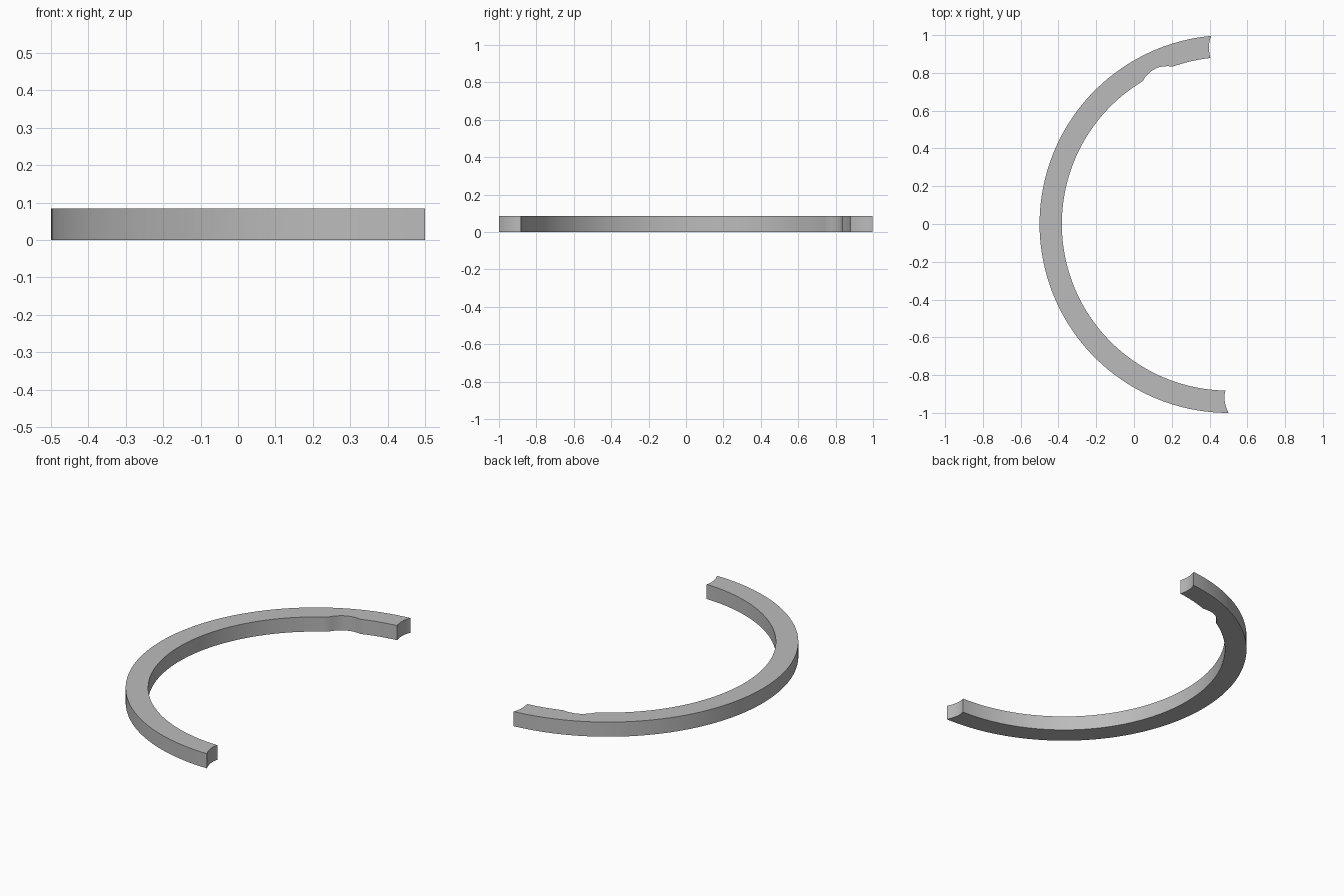
import bpy, bmesh, math
from mathutils import Vector

cube = bpy.data.objects.get("Cube")
if cube:
    bpy.data.objects.remove(cube, do_unlink=True)

HEIGHT = 0.085
CENTRE = Vector((0.5, 0.0))
OUTER, INNER = 1.0, 0.882


def ring_arc(radius, start, end, steps):
    """Points on the ring, running between two angles in degrees."""
    points = []
    for i in range(steps + 1):
        a = math.radians(start + (end - start) * i / steps)
        points.append(CENTRE + radius * Vector((math.cos(a), math.sin(a))))
    return points


def bowed(start, mid, end, steps=8):
    """Curve from start to end that passes through mid, without its end points."""
    a, m, b = Vector(start), Vector(mid), Vector(end)
    control = 2 * m - (a + b) / 2
    ts = [i / steps for i in range(1, steps)]
    return [a * (1 - t) ** 2 + control * 2 * t * (1 - t) + b * t * t for t in ts]


# Outline: outer arc, hollow lower end, inner arc, shallow notch, hollow upper end
outer = ring_arc(OUTER, 95.2, 270, 96)
inner = ring_arc(INNER, 269, 121, 80)
tip = ring_arc(INNER + 0.002, 109.5, 96.2, 8)
outline = outer
outline += bowed(outer[-1], (0.48, -0.935), inner[0])
outline += inner
outline += bowed(inner[-1], (0.112, 0.822), tip[0])
outline += tip
outline += bowed(tip[-1], (0.397, 0.943), outer[0])

# Extrude the outline into the curved bar
bm = bmesh.new()
base = bm.faces.new([bm.verts.new((p.x, p.y, 0)) for p in outline])
lifted = bmesh.ops.extrude_face_region(bm, geom=[base], use_keep_orig=True)
top = [v for v in lifted["geom"] if isinstance(v, bmesh.types.BMVert)]
bmesh.ops.translate(bm, verts=top, vec=(0, 0, HEIGHT))
bmesh.ops.recalc_face_normals(bm, faces=bm.faces)
mesh = bpy.data.meshes.new("curved_bar")
bm.to_mesh(mesh)
bm.free()
bar = bpy.data.objects.new("curved_bar", mesh)
bpy.context.collection.objects.link(bar)

# Plain grey
grey = bpy.data.materials.new("plain_grey")
grey.use_nodes = True
colour = (0.5, 0.5, 0.5, 1)
grey.diffuse_color = colour
grey.node_tree.nodes["Principled BSDF"].inputs["Base Color"].default_value = colour
mesh.materials.append(grey)

bpy.context.view_layer.objects.active = bar
bar.select_set(True)
bpy.ops.object.shade_smooth_by_angle(angle=math.radians(30))
